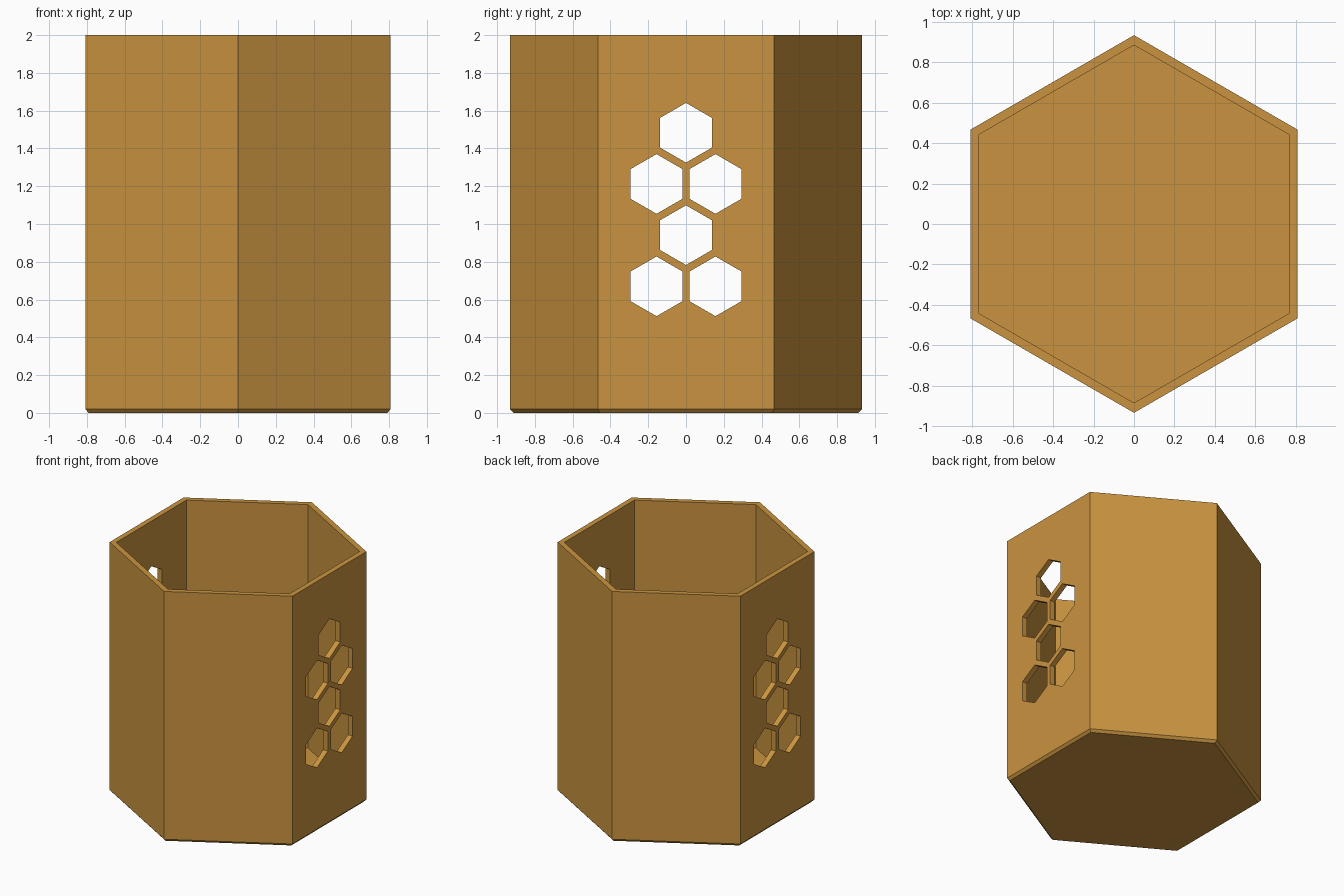
import bpy
import bmesh
from math import cos, sin, pi, radians

cube = bpy.data.objects.get("Cube")
if cube:
    bpy.data.objects.remove(cube, do_unlink=True)

ochre = bpy.data.materials.new("warm_ochre")
ochre.use_nodes = True
ochre.diffuse_color = (0.59, 0.295, 0.05, 1)
ochre.node_tree.nodes["Principled BSDF"].inputs["Base Color"].default_value = ochre.diffuse_color


def hex_points(radius):
    return [(radius * cos(pi / 6 + i * pi / 3), radius * sin(pi / 6 + i * pi / 3)) for i in range(6)]


def add_rings(bm, rings):
    """Join hexagonal rings of 3D points and cap both ends."""
    loops = [[bm.verts.new(p) for p in ring] for ring in rings]
    for a, b in zip(loops, loops[1:]):
        for i in range(6):
            j = (i + 1) % 6
            bm.faces.new((a[i], a[j], b[j], b[i]))
    bm.faces.new(loops[0][::-1])
    bm.faces.new(loops[-1])


def make_object(name, bm):
    bmesh.ops.recalc_face_normals(bm, faces=bm.faces)
    mesh = bpy.data.meshes.new(name)
    bm.to_mesh(mesh)
    bm.free()
    mesh.materials.append(ochre)
    obj = bpy.data.objects.new(name, mesh)
    bpy.context.collection.objects.link(obj)
    return obj


# Hollow cup: chamfered base, outer wall, rim, inner wall, floor
OUTER, INNER, FLOOR = 0.933, 0.884, 0.055
profile = [(OUTER - 0.02, 0), (OUTER, 0.02), (OUTER, 2), (INNER, 2), (INNER, FLOOR)]
bm = bmesh.new()
add_rings(bm, [[(x, y, z) for x, y in hex_points(r)] for r, z in profile])
cup = make_object("hexagonal_cup", bm)

# Honeycomb openings cut through both side walls
STEP_Y, STEP_Z, TOP_Z = 0.156, 0.271, 1.483
centres = []
for row in range(4):
    for y in ([-STEP_Y, STEP_Y] if row % 2 else [0]):
        centres.append((y, TOP_Z - row * STEP_Z))

bm = bmesh.new()
for cy, cz in centres:
    add_rings(bm, [[(x, cy + a, cz + b) for a, b in hex_points(0.158)] for x in (-1, 1)])
cutter = make_object("honeycomb_cutter", bm)
cutter.hide_render = True

cut = cup.modifiers.new("honeycomb", "BOOLEAN")
cut.operation = "DIFFERENCE"
cut.solver = "EXACT"
cut.object = cutter

# Bake the cut and drop the helper
bpy.context.view_layer.objects.active = cup
cup.select_set(True)
bpy.ops.object.modifier_apply(modifier=cut.name)
bpy.data.objects.remove(cutter, do_unlink=True)
